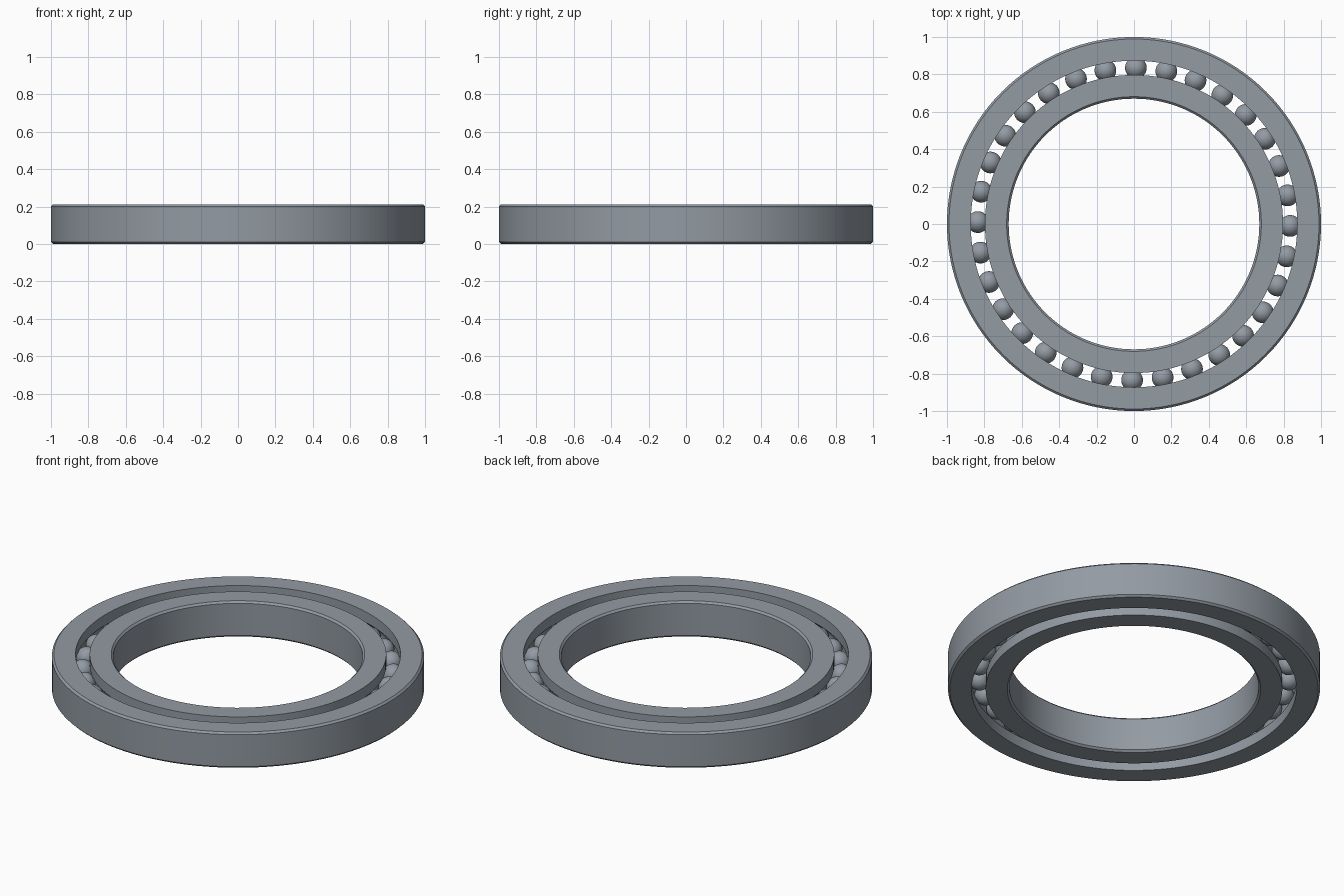
import bpy
import bmesh
import math
from mathutils import Matrix, Vector

if "Cube" in bpy.data.objects:
    bpy.data.objects.remove(bpy.data.objects["Cube"], do_unlink=True)

HEIGHT = 0.212
MID = HEIGHT / 2
BORE, INNER_LAND, OUTER_LAND, RIM = 0.67, 0.797, 0.873, 1.0
PITCH = (INNER_LAND + OUTER_LAND) / 2
BALL = 0.058
BALL_COUNT = 32
CHAMFER = 0.011

steel = bpy.data.materials.new("steel grey")
steel.use_nodes = True
colour = (0.29, 0.325, 0.365, 1)
steel.diffuse_color = colour
steel.node_tree.nodes["Principled BSDF"].inputs["Base Color"].default_value = colour


def finish(name, bm):
    bmesh.ops.recalc_face_normals(bm, faces=bm.faces)
    mesh = bpy.data.meshes.new(name)
    bm.to_mesh(mesh)
    bm.free()
    mesh.materials.append(steel)
    obj = bpy.data.objects.new(name, mesh)
    bpy.context.collection.objects.link(obj)
    bpy.ops.object.select_all(action="DESELECT")
    obj.select_set(True)
    bpy.context.view_layer.objects.active = obj
    bpy.ops.object.shade_smooth_by_angle(angle=math.radians(30))
    return obj


def race(name, wall, land):
    """Lathe a ring with a chamfered plain wall and a grooved land."""
    inward = math.copysign(CHAMFER, land - wall)
    side = math.copysign(1, land - PITCH)
    profile = [(land, 0), (wall + inward, 0), (wall, CHAMFER),
               (wall, HEIGHT - CHAMFER), (wall + inward, HEIGHT), (land, HEIGHT)]
    # Ball groove, an arc around the ball centre
    reach = math.acos(abs(land - PITCH) / BALL)
    for i in range(13):
        a = reach * (1 - i / 6)
        profile.append((PITCH + side * BALL * math.cos(a), MID + BALL * math.sin(a)))
    bm = bmesh.new()
    verts = [bm.verts.new((r, 0, z)) for r, z in profile]
    edges = [bm.edges.new((v, verts[i - 1])) for i, v in enumerate(verts)]
    bmesh.ops.spin(bm, geom=verts + edges, cent=(0, 0, 0), axis=(0, 0, 1),
                   angle=math.tau, steps=128, use_duplicate=False)
    bmesh.ops.remove_doubles(bm, verts=bm.verts, dist=0.0001)
    return finish(name, bm)


# Inner and outer rings
race("inner_ring", BORE, INNER_LAND)
race("outer_ring", RIM, OUTER_LAND)

# Balls around the pitch circle
bm = bmesh.new()
for i in range(BALL_COUNT):
    turn = Matrix.Rotation(math.tau * i / BALL_COUNT - math.radians(0.7), 4, "Z")
    place = turn @ Matrix.Translation(Vector((PITCH, 0, MID)))
    bmesh.ops.create_uvsphere(bm, u_segments=32, v_segments=16, radius=BALL, matrix=place)
finish("bearing_balls", bm)
